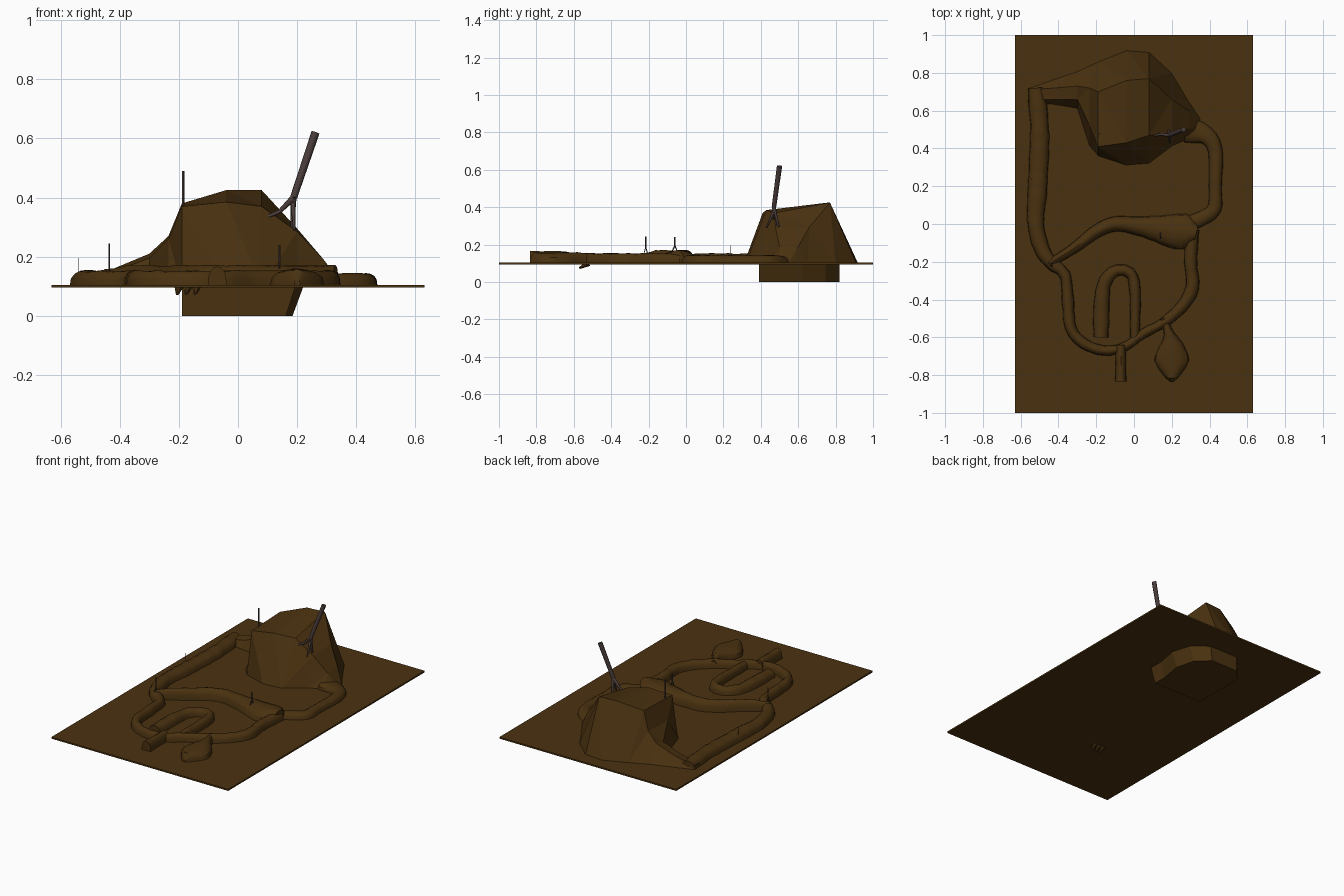
import bpy, bmesh, math, random
from mathutils import Vector

if "Cube" in bpy.data.objects:
    bpy.data.objects.remove(bpy.data.objects["Cube"])

random.seed(4)
TOP = 0.105  # upper face of the board


def material(name, rgb):
    m = bpy.data.materials.new(name)
    m.diffuse_color = (*rgb, 1)
    m.use_nodes = True
    m.node_tree.nodes["Principled BSDF"].inputs["Base Color"].default_value = m.diffuse_color
    return m


SOIL = material("dark_soil", (0.068, 0.031, 0.005))
BARK = material("grey_bark", (0.068, 0.046, 0.042))


def finish(bm, name, mat, smooth=None):
    bmesh.ops.recalc_face_normals(bm, faces=bm.faces)
    me = bpy.data.meshes.new(name)
    bm.to_mesh(me)
    bm.free()
    ob = bpy.data.objects.new(name, me)
    bpy.context.collection.objects.link(ob)
    me.materials.append(mat)
    if smooth:
        bpy.ops.object.select_all(action='DESELECT')
        ob.select_set(True)
        bpy.context.view_layer.objects.active = ob
        bpy.ops.object.shade_smooth_by_angle(angle=math.radians(smooth))
    return ob


def loft(name, sections, mat, smooth=None, triangles=False):
    """Skin a row of closed cross-sections and cap both ends."""
    bm = bmesh.new()
    rings = [[bm.verts.new(p) for p in s] for s in sections]
    n = len(rings[0])
    for a, b in zip(rings, rings[1:]):
        for i in range(n):
            j = (i + 1) % n
            bm.faces.new((a[i], a[j], b[j], b[i]))
    bm.faces.new(rings[0])
    bm.faces.new(rings[-1])
    if triangles:
        bmesh.ops.triangulate(bm, faces=bm.faces)
    return finish(bm, name, mat, smooth)


def curve_point(p0, p1, p2, p3, t):
    return 0.5 * (2 * p1 + (p2 - p0) * t + (2 * p0 - 5 * p1 + 4 * p2 - p3) * t * t
                  + (3 * p1 - p0 - 3 * p2 + p3) * t ** 3)


def tunnel(name, path, height=0.05, bump=0.06):
    """Lumpy arched ridge along (x, y, half width) points."""
    k = [Vector(p) for p in path]
    k = [2 * k[0] - k[1]] + k + [2 * k[-1] - k[-2]]
    pts = []
    for i in range(1, len(k) - 2):
        steps = max(2, round((k[i + 1] - k[i]).xy.length / 0.03))
        pts += [curve_point(*k[i - 1:i + 3], s / steps) for s in range(steps)]
    pts.append(k[-2])
    sections = []
    for i, p in enumerate(pts):
        d = (pts[min(i + 1, len(pts) - 1)] - pts[max(i - 1, 0)]).xy.normalized()
        side = Vector((-d.y, d.x))
        w = max(p.z, 0.01) * random.uniform(1 - bump, 1 + bump)
        h = height * random.uniform(1 - bump, 1 + bump) * min(1, p.z / 0.025)
        ring = []
        for j in range(9):
            a = math.pi * j / 8
            q = p.xy + side * (w * math.cos(a))
            ring.append((q.x, q.y, TOP - 0.004 + h * math.sin(a) ** 0.7))
        sections.append(ring)
    return loft(name, sections, SOIL, 35)


def stick(name, a, b, r1, r2, sides=8, mat=BARK):
    a, b = Vector(a), Vector(b)
    d = (b - a).normalized()
    u = d.orthogonal().normalized()
    v = d.cross(u)
    ring = lambda c, r: [c + r * (u * math.cos(t) + v * math.sin(t))
                         for t in (2 * math.pi * i / sides for i in range(sides))]
    return loft(name, [ring(a, r1), ring(b, r2)], mat, 50)


# Thin board
loft("ground_board", [[(-.63, -1, z), (.63, -1, z), (.63, 1, z), (-.63, 1, z)]
                      for z in (.095, TOP)], SOIL)

# Block under the mound, flaring slightly towards the board
base = [(-.19, .39), (.18, .39), (.18, .48), (.205, .62), (.17, .745),
        (.08, .82), (-.12, .82), (-.19, .745)]
loft("lower_chamber", [[(x * (f if x > 0 else 1), y, z) for x, y in base]
                       for z, f in ((0, .9), (.1, 1.08))], SOIL)

# Faceted mound: x, front base y, front shoulder y z, rear shoulder y z, rear base y
hill = [(-.56, .64, .66, .125, .71, .13, .72),
        (-.42, .63, .66, .15, .72, .16, .77),
        (-.30, .61, .66, .195, .73, .21, .81),
        (-.235, .41, .52, .26, .72, .27, .84),
        (-.19, .36, .41, .37, .70, .38, .86),
        (-.04, .31, .43, .385, .76, .425, .92),
        (.08, .32, .47, .37, .77, .425, .91),
        (.20, .41, .48, .285, .66, .295, .80),
        (.29, .45, .50, .19, .60, .19, .65),
        (.35, .50, .53, .11, .55, .11, .56)]
loft("mound", [[(x, f, .1), (x, fs, fz), (x, rs, rz), (x, r, .1)]
               for x, f, fs, fz, rs, rz, r in hill], SOIL, triangles=True)

# Raised tunnels
tunnel("outer_tunnel", [
    (-.52, .72, .045), (-.50, .5, .05), (-.51, .2, .05), (-.52, 0, .045),
    (-.48, -.15, .04), (-.42, -.22, .035), (-.365, -.27, .03), (-.35, -.4, .032),
    (-.335, -.55, .03), (-.27, -.63, .03), (-.16, -.67, .027), (-.05, -.65, .025),
    (.05, -.58, .025), (.16, -.52, .028), (.26, -.43, .034), (.31, -.33, .034),
    (.30, -.2, .034), (.31, -.03, .035)], .052)
tunnel("middle_tunnel", [
    (-.45, -.21, .02), (-.32, -.13, .028), (-.2, -.04, .035), (-.1, 0, .04),
    (.02, -.01, .05), (.12, -.025, .07), (.22, -.04, .092), (.28, -.04, .09),
    (.33, -.05, .04)], .07, .03)
tunnel("right_tunnel", [
    (.28, .5, .07), (.38, .47, .05), (.43, .39, .04), (.43, .2, .035),
    (.425, .08, .038), (.36, .03, .04), (.28, 0, .04)], .042, .04)
tunnel("inner_loop", [
    (-.175, -.6, .04), (-.17, -.4, .042), (-.15, -.3, .035), (-.09, -.245, .03),
    (-.02, -.26, .03), (.005, -.35, .03), (.005, -.6, .025)], .05)
tunnel("entrance_tunnel", [(-.07, -.64, .03), (-.07, -.74, .028), (-.07, -.835, .031)], .064, .03)
tunnel("round_chamber", [
    (.155, -.5, .022), (.185, -.58, .027), (.197, -.64, .065), (.2, -.72, .09),
    (.2, -.79, .055), (.2, -.835, .01)], .058, .03)

# Small root tips poking below the board
for i, x in enumerate((-.2, -.17, -.14)):
    stick("root_tip_%d" % i, (x, -.52, .1), (x - .005, -.57, .075), .016, .006, 6, SOIL)

# Large forked twig on the mound
fork = (.188, .47, .40)
stick("twig_stem", fork, (.262, .5, .62), .012, .014)
stick("twig_left_upper", fork, (.14, .475, .352), .011, .007)
stick("twig_left_tip", (.14, .475, .352), (.075, .46, .325), .007, .004)
stick("twig_right", fork, (.182, .5, .27), .01, .005)
stick("twig_front", (.186, .47, .38), (.19, .43, .29), .008, .004)

# Flat little twigs standing along the tunnels, with forked feet
for i, (x, y, z0, z1, w) in enumerate([(-.185, .475, .31, .49, .005),
                                       (-.435, -.215, .155, .245, .003),
                                       (-.54, .24, .14, .195, .0015),
                                       (.14, -.06, .17, .24, .004)]):
    mid = z0 + (z1 - z0) * .35
    stick("small_twig_%d" % i, (x, y, mid), (x, y, z1), w, w, 6)
    for s in (-1, 1):
        stick("small_twig_foot_%d_%d" % (i, s), (x, y, mid),
              (x, y + s * w * 4, z0 - .01), w, w * .6, 6)
